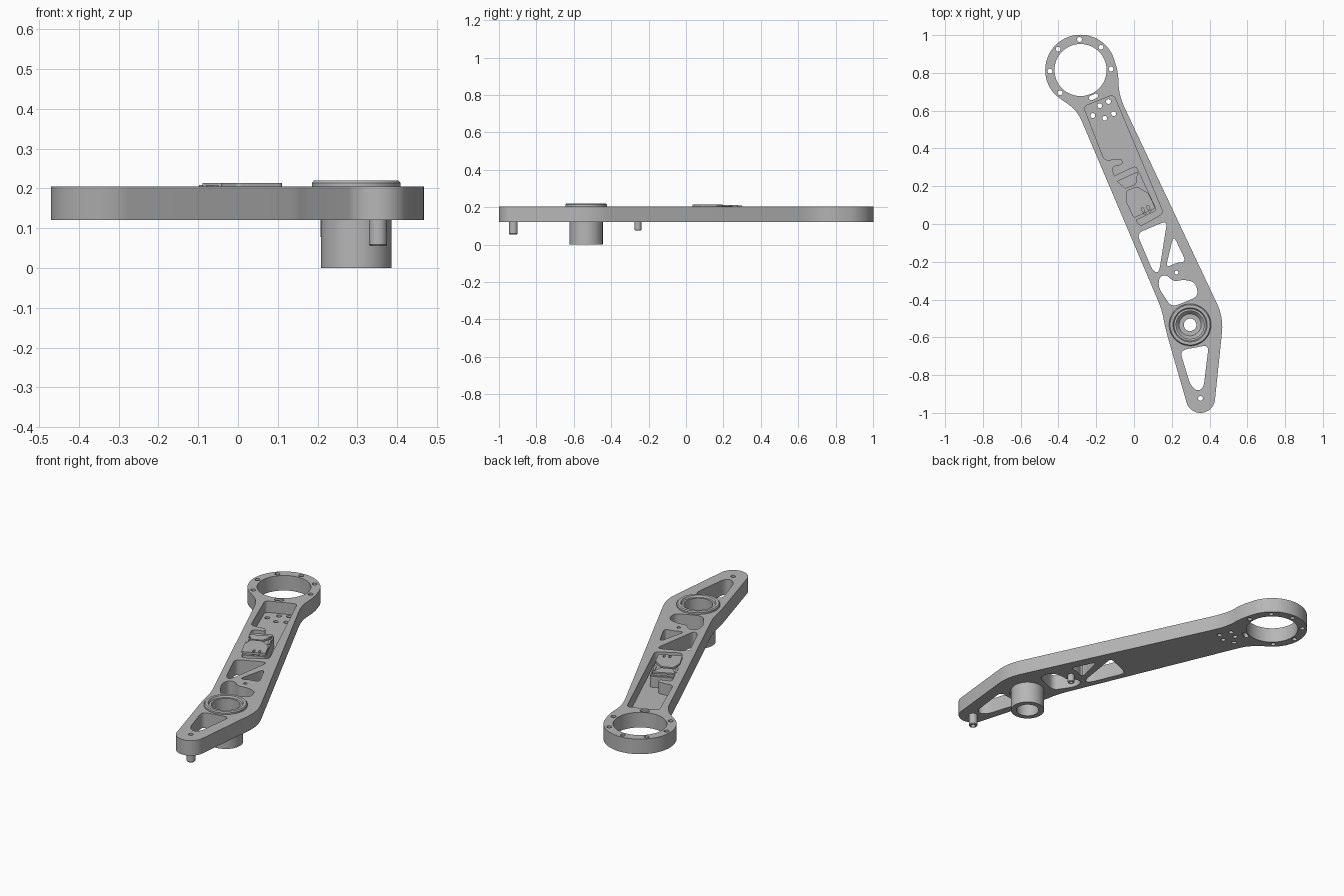
import bpy, bmesh, math
from mathutils import Vector

cube = bpy.data.objects.get("Cube")
if cube:
    bpy.data.objects.remove(cube, do_unlink=True)

GREY = (0.47, 0.47, 0.47, 1.0)
metal = bpy.data.materials.new("grey metal")
metal.use_nodes = True
metal.diffuse_color = GREY
metal.node_tree.nodes["Principled BSDF"].inputs["Base Color"].default_value = GREY

BOTTOM, TOP, FLOOR = 0.12, 0.205, 0.14
RING, TIP, HUB, PEG = (-0.283, 0.815), (0.352, -0.923), (0.297, -0.534), (0.225, -0.257)


def arc(centre, r, start=0, end=360, steps=48):
    """Points on an arc; a full turn leaves out the repeated end point."""
    count = steps if end - start == 360 else steps + 1
    angles = [math.radians(start + (end - start) * i / steps) for i in range(count)]
    return [Vector((centre[0] + r * math.cos(a), centre[1] + r * math.sin(a))) for a in angles]


def rounded(points, cut, closed=True):
    """Round each corner, starting the curve at most 'cut' away from it."""
    pts = [Vector(p) for p in points]
    out = []
    for i, p in enumerate(pts):
        if not closed and i in (0, len(pts) - 1):
            out.append(p)
            continue
        ends = []
        for q in (pts[i - 1], pts[(i + 1) % len(pts)]):
            d = q - p
            ends.append(p + d.normalized() * min(cut, d.length * 0.48))
        for k in range(7):
            t = k / 6
            out.append(ends[0] * (1 - t) ** 2 + p * 2 * t * (1 - t) + ends[1] * t * t)
    return out


def finish(obj):
    """Merge seams, fix normals, add the material and smooth the round sides."""
    bm = bmesh.new()
    bm.from_mesh(obj.data)
    bmesh.ops.remove_doubles(bm, verts=bm.verts, dist=1e-5)
    bmesh.ops.recalc_face_normals(bm, faces=bm.faces)
    bm.to_mesh(obj.data)
    bm.free()
    obj.data.materials.clear()
    obj.data.materials.append(metal)
    bpy.ops.object.select_all(action='DESELECT')
    obj.select_set(True)
    bpy.context.view_layer.objects.active = obj
    bpy.ops.object.shade_smooth_by_angle(angle=math.radians(30))


def slab(name, loops, z0, z1, location=(0, 0), angle=0):
    """Flat plate: the first loop is the outline, the others are holes."""
    curve = bpy.data.curves.new(name, 'CURVE')
    curve.dimensions = '2D'
    curve.fill_mode = 'BOTH'
    curve.extrude = (z1 - z0) / 2
    for loop in loops:
        spline = curve.splines.new('POLY')
        spline.points.add(len(loop) - 1)
        for point, p in zip(spline.points, loop):
            point.co = (p[0], p[1], 0, 1)
        spline.use_cyclic_u = True
    obj = bpy.data.objects.new(name, curve)
    obj.location = (*location, (z0 + z1) / 2)
    obj.rotation_euler.z = angle
    bpy.context.collection.objects.link(obj)
    bpy.ops.object.select_all(action='DESELECT')
    obj.select_set(True)
    bpy.context.view_layer.objects.active = obj
    bpy.ops.object.convert(target='MESH')
    finish(bpy.context.view_layer.objects.active)


def lathe(name, centre, profile, steps=48):
    """Turn a closed (radius, height) profile around a vertical axis."""
    bm = bmesh.new()
    rings = []
    for i in range(steps):
        a = math.tau * i / steps
        rings.append([bm.verts.new((r * math.cos(a), r * math.sin(a), z)) for r, z in profile])
    n = len(profile)
    for i in range(steps):
        a, b = rings[i], rings[(i + 1) % steps]
        for j in range(n):
            k = (j + 1) % n
            bm.faces.new((a[j], b[j], b[k], a[k]))
    mesh = bpy.data.meshes.new(name)
    bm.to_mesh(mesh)
    bm.free()
    obj = bpy.data.objects.new(name, mesh)
    obj.location = (*centre, 0)
    bpy.context.collection.objects.link(obj)
    finish(obj)


# Arm outline: ring end, left edge, tip, right edge
ring_arc = arc(RING, 0.187, 20, 228, 48)
tip_arc = arc(TIP, 0.077, 198, 355, 20)
left_edge = rounded([ring_arc[-1], (-0.30, 0.60), (0.148, -0.455), (0.165, -0.55),
                     tip_arc[0]], 0.06, False)
right_edge = rounded([tip_arc[-1], (0.474, -0.495), (-0.08, 0.68), (-0.083, 0.80),
                      ring_arc[0]], 0.08, False)
outline = ring_arc + left_edge[1:-1] + tip_arc + right_edge[1:-1]

# Recessed pocket with a small tab on its left wall
pocket = rounded([(-0.267, 0.622), (-0.108, 0.685), (0.156, 0.056), (0.029, -0.013),
                  (-0.114, 0.278), (-0.114, 0.304), (-0.056, 0.315), (-0.066, 0.347),
                  (-0.156, 0.336)], 0.025)

# Lightening windows through the arm
windows = [
    [(0.015, -0.05), (0.176, 0.018), (0.132, -0.26), (0.10, -0.25)],
    [(0.209, -0.06), (0.276, -0.20), (0.225, -0.205), (0.168, -0.232)],
    [(0.135, -0.275), (0.177, -0.272), (0.21, -0.306), (0.262, -0.294), (0.325, -0.308),
     (0.342, -0.38), (0.283, -0.408), (0.198, -0.44), (0.128, -0.335)],
    [(0.243, -0.67), (0.396, -0.64), (0.368, -0.868), (0.336, -0.885), (0.299, -0.855)],
]
holes = [rounded(w, 0.035) for w in windows]

# Ring bore, screw holes, cable slot and the seats of hub, peg and tip
holes += [arc(RING, 0.138), arc(HUB, 0.10), arc(PEG, 0.010, steps=16),
          arc(TIP, 0.013, steps=16)]
for degrees in (2, 48, 92, 137, 182, 228):
    a = math.radians(degrees)
    spot = (RING[0] + 0.162 * math.cos(a), RING[1] + 0.162 * math.sin(a))
    holes.append(arc(spot, 0.013, steps=16))
tilt = math.radians(25)
across = Vector((math.cos(tilt), math.sin(tilt)))
along = Vector((-across.y, across.x))
slot_centre = Vector((-0.214, 0.673))
holes.append(rounded([slot_centre + across * u * 0.025 + along * v * 0.012
                      for u, v in ((-1, -1), (1, -1), (1, 1), (-1, 1))], 0.012))
slab("arm_body", [outline, pocket] + holes, BOTTOM, TOP)

# Thin pocket floor with its group of holes
floor_holes = [arc(c, 0.013, steps=16) for c in
               ((-0.218, 0.574), (-0.182, 0.626), (-0.135, 0.648),
                (-0.155, 0.56), (-0.108, 0.584))]
slab("pocket_floor", [pocket] + floor_holes, BOTTOM, FLOOR)

# Drive unit lying in the pocket, with raised cover plates
unit, turn = (0.005, 0.161), math.radians(25)


def box_loop(u0, u1, v0, v1, cut=0.004):
    return rounded([(u0, v0), (u1, v0), (u1, v1), (u0, v1)], cut)


slits = [box_loop(u, u + 0.012, -0.122, -0.085) for u in (-0.004, 0.026)]
slab("drive_body", [box_loop(-0.064, 0.068, -0.13, 0.132, 0.02)] + slits,
     FLOOR, 0.202, unit, turn)
slab("drive_head_strip", [box_loop(-0.058, 0.062, 0.108, 0.126, 0.01)], 0.202, 0.209, unit, turn)
slab("drive_upper_cover", [rounded([(-0.060, 0.10), (0.064, 0.10), (0.026, 0.042),
                                    (-0.036, 0.045)], 0.006)], 0.202, 0.213, unit, turn)
slab("drive_lower_cover", [rounded([(-0.062, -0.02), (-0.036, 0.034), (0.024, 0.03),
                                    (0.066, -0.028), (0.066, -0.115), (-0.06, -0.115)], 0.012),
                           box_loop(-0.004, 0.008, -0.108, -0.085),
                           box_loop(0.026, 0.038, -0.108, -0.085)], 0.202, 0.214, unit, turn)
for name, u, v in (("left", -0.056, 0.045), ("right", 0.058, 0.04)):
    slab("drive_side_pad_" + name, [box_loop(u - 0.006, u + 0.006, v - 0.028, v + 0.028)],
         0.202, 0.208, unit, turn)

# Hub: flanged collar above, stepped bore, sleeve below
lathe("hub", HUB, [(0.06, 0), (0.089, 0), (0.089, 0.122), (0.105, 0.122), (0.105, 0.2),
                   (0.111, 0.2), (0.111, 0.214), (0.106, 0.22), (0.09, 0.22), (0.085, 0.21),
                   (0.074, 0.21), (0.074, 0.14), (0.058, 0.12), (0.033, 0.12),
                   (0.033, 0.10), (0.06, 0.10)], 64)

# Hollow pins under the tip and beside the windows
for name, centre, inner, outer, low in (("tip_pin", TIP, 0.013, 0.023, 0.055),
                                        ("middle_pin", PEG, 0.010, 0.018, 0.075)):
    lathe(name, centre, [(inner, low), (outer - 0.003, low), (outer, low + 0.004),
                         (outer, BOTTOM), (inner, BOTTOM)], 24)
